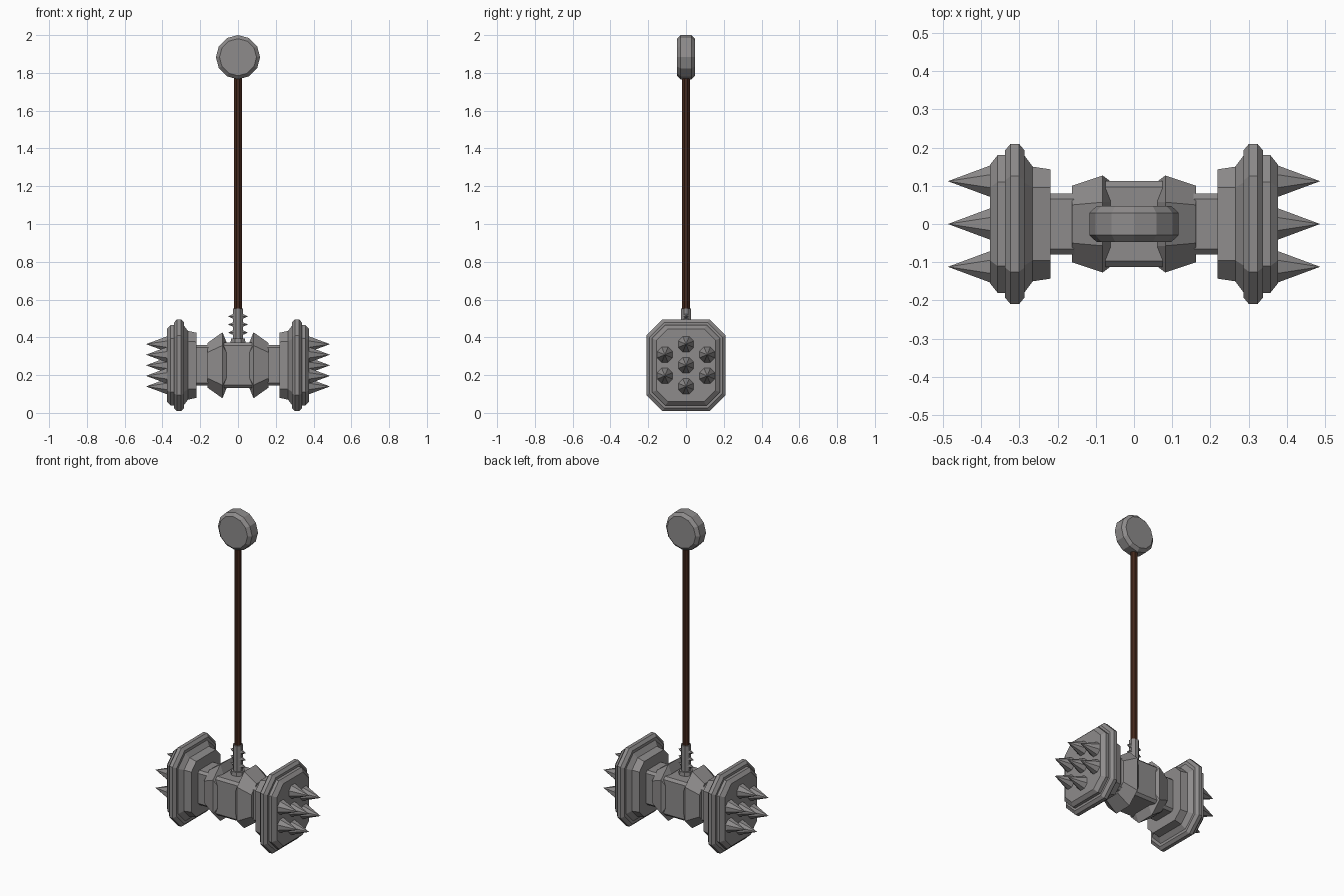
import bpy, bmesh, math
from mathutils import Vector, Matrix

if "Cube" in bpy.data.objects:
    bpy.data.objects.remove(bpy.data.objects["Cube"])


def material(name, rgb):
    m = bpy.data.materials.new(name)
    m.diffuse_color = (*rgb, 1)
    m.use_nodes = True
    m.node_tree.nodes["Principled BSDF"].inputs["Base Color"].default_value = m.diffuse_color
    return m


STEEL = material("grey steel", (0.27, 0.26, 0.26))
WOOD = material("dark brown wood", (0.06, 0.022, 0.012))
CZ = 0.252  # height of the head's axis


def finish(name, bm, mat):
    bmesh.ops.recalc_face_normals(bm, faces=bm.faces)
    me = bpy.data.meshes.new(name)
    bm.to_mesh(me)
    bm.free()
    me.materials.append(mat)
    ob = bpy.data.objects.new(name, me)
    bpy.context.collection.objects.link(ob)
    return ob


def loft(name, rings, mat):
    """Skin a list of equal-length point rings and cap both ends."""
    bm = bmesh.new()
    vs = [[bm.verts.new(p) for p in r] for r in rings]
    n = len(vs[0])
    for a, b in zip(vs, vs[1:]):
        for i in range(n):
            bm.faces.new((a[i], a[(i + 1) % n], b[(i + 1) % n], b[i]))
    bm.faces.new(vs[0])
    bm.faces.new(vs[-1])
    return finish(name, bm, mat)


def octagon(x, hy, hz, c):
    """Rectangle with chamfered corners, standing across the x axis."""
    q = [(hy, hz - c), (hy - c, hz), (c - hy, hz), (-hy, hz - c),
         (-hy, c - hz), (c - hy, -hz), (hy - c, -hz), (hy, c - hz)]
    return [(x, y, CZ + z) for y, z in q]


def cone(name, base, tip, r, sides, mat=STEEL, r2=0.0):
    """Cone or cylinder between two points."""
    base, tip = Vector(base), Vector(tip)
    d = tip - base
    rot = d.to_track_quat('Z', 'Y').to_matrix().to_4x4()
    bm = bmesh.new()
    bmesh.ops.create_cone(bm, cap_ends=True, segments=sides, radius1=r, radius2=r2,
                          depth=d.length,
                          matrix=Matrix.Translation((base + tip) / 2) @ rot
                          @ Matrix.Rotation(math.pi / sides, 4, 'Z'))
    bmesh.ops.remove_doubles(bm, verts=bm.verts, dist=1e-5)
    return finish(name, bm, mat)


# Head: neck bar and central block
loft("neck_bar", [octagon(x, 0.08, 0.107, 0.014) for x in (-0.24, 0.24)], STEEL)
loft("central_block", [octagon(x, 0.112, 0.12, 0.015) for x in (-0.075, 0.075)], STEEL)

# (x, half depth, half height, chamfer) stations of the mirrored parts
COLLAR = [(0.062, 0.112, 0.125, 0.055), (0.082, 0.127, 0.175, 0.07),
          (0.162, 0.10, 0.118, 0.05)]
FACE = [(0.219, 0.143, 0.172, 0.048), (0.265, 0.15, 0.182, 0.055),
        (0.286, 0.178, 0.21, 0.07), (0.286, 0.192, 0.227, 0.078),
        (0.301, 0.21, 0.243, 0.085), (0.323, 0.21, 0.243, 0.085),
        (0.338, 0.192, 0.227, 0.078), (0.338, 0.18, 0.212, 0.07),
        (0.357, 0.18, 0.212, 0.07), (0.377, 0.155, 0.193, 0.06)]
SPIKES = [(0, 0), (0, 0.112), (0, -0.112)] + [(y, z) for y in (-0.112, 0.112)
                                              for z in (-0.056, 0.056)]
for s, side in ((-1, "left"), (1, "right")):
    loft(f"{side}_collar", [octagon(s * x, *r) for x, *r in COLLAR], STEEL)
    loft(f"{side}_striking_face", [octagon(s * x, *r) for x, *r in FACE], STEEL)
    for i, (y, z) in enumerate(SPIKES):
        cone(f"{side}_spike_{i}", (s * 0.37, y, CZ + z), (s * 0.487, y, CZ + z), 0.047, 8)
    # Small studs up the socket
    for i, z in enumerate((0.425, 0.468, 0.511)):
        cone(f"{side}_stud_{i}", (s * 0.022, 0, z), (s * 0.053, 0, z), 0.016, 6)

# Socket and handle
cone("socket_ring", (0, 0, 0.36), (0, 0, 0.395), 0.044, 8, r2=0.04)
cone("socket", (0, 0, 0.38), (0, 0, 0.553), 0.029, 8, r2=0.029)
cone("handle", (0, 0, 0.54), (0, 0, 1.80), 0.0215, 8, WOOD, 0.0215)

# Pommel: twelve-sided bevelled disc facing front and back
loft("pommel", [[(r * math.sin(a), y, 1.883 + r * math.cos(a))
                 for a in (math.tau * i / 12 for i in range(12))]
                for y, r in ((-0.047, 0.098), (-0.029, 0.117),
                             (0.029, 0.117), (0.047, 0.098))], STEEL)
